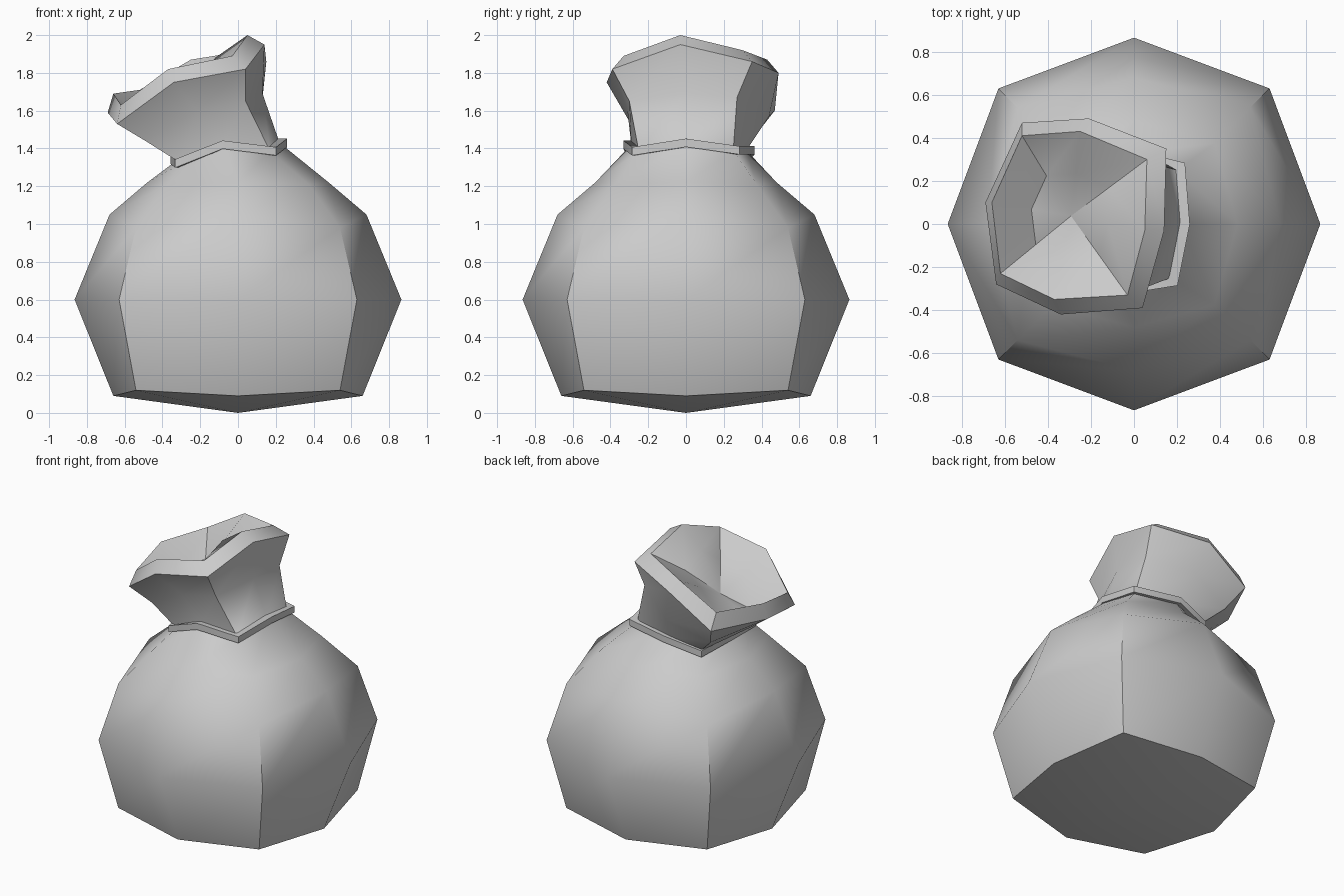
import bpy, bmesh, math
from mathutils import Vector

if "Cube" in bpy.data.objects:
    bpy.data.objects.remove(bpy.data.objects["Cube"])


def octagon(r_side, z_side, r_diag, z_diag):
    """Eight points, alternating side and diagonal radius/height."""
    pts = []
    for k in range(8):
        r, z = (r_side, z_side) if k % 2 == 0 else (r_diag, z_diag)
        a = k * math.pi / 4
        pts.append(Vector((r * math.cos(a), r * math.sin(a), z)))
    return pts


def centre(ring):
    return sum(ring, Vector()) / len(ring)


def scaled(ring, s, dz):
    c = centre(ring)
    return [Vector((c.x + (p.x - c.x) * s, c.y + (p.y - c.y) * s, p.z + dz)) for p in ring]


def loft(name, rings, closed=False, start=None, end=None, angle=42):
    bm = bmesh.new()
    loops = [[bm.verts.new(p) for p in ring] for ring in rings]
    n = len(loops[0])
    pairs = list(zip(loops, loops[1:]))
    if closed:
        pairs.append((loops[-1], loops[0]))
    for a, b in pairs:
        for i in range(n):
            j = (i + 1) % n
            bm.faces.new((a[i], a[j], b[j], b[i]))
    for tip, loop in ((start, loops[0]), (end, loops[-1])):
        if tip is not None:
            v = bm.verts.new(tip)
            for i in range(n):
                bm.faces.new((v, loop[i], loop[(i + 1) % n]))
    bmesh.ops.recalc_face_normals(bm, faces=bm.faces)
    mesh = bpy.data.meshes.new(name)
    bm.to_mesh(mesh)
    bm.free()
    ob = bpy.data.objects.new(name, mesh)
    bpy.context.collection.objects.link(ob)
    bpy.ops.object.select_all(action='DESELECT')
    ob.select_set(True)
    bpy.context.view_layer.objects.active = ob
    bpy.ops.object.shade_smooth_by_angle(angle=math.radians(angle))
    return ob


def ring(*pts):
    return [Vector(p) for p in pts]


# Tied neck, flaring cloth and rim, counter-clockwise from +x
neck = ring((.22, 0, 1.43), (.20, .25, 1.39), (-.08, .32, 1.39), (-.30, .27, 1.33),
            (-.32, 0, 1.34), (-.30, -.25, 1.32), (-.08, -.29, 1.42), (.17, -.25, 1.385))
flare = ring((.13, -.01, 1.69), (.13, .27, 1.67), (-.15, .44, 1.57), (-.44, .36, 1.46),
             (-.53, .05, 1.47), (-.49, -.24, 1.44), (-.22, -.31, 1.60), (.04, -.30, 1.65))
rim_outer = ring((.14, -.03, 1.95), (.15, .35, 1.86), (-.21, .49, 1.80), (-.52, .47, 1.60),
                 (-.69, .10, 1.59), (-.64, -.28, 1.53), (-.34, -.42, 1.75), (.04, -.39, 1.82))
rim_inner = ring((.05, -.03, 2.0), (.06, .30, 1.92), (-.25, .43, 1.87), (-.52, .41, 1.71),
                 (-.66, .10, 1.69), (-.62, -.23, 1.63), (-.37, -.35, 1.82), (-.03, -.33, 1.89))
hollow = scaled(rim_inner, .5, -.12)

# Sack: rounded eight-sided belly running up into the open mouth
belly = [octagon(.66, .09, .764, .12), octagon(.865, .6, .89, .6),
         octagon(.68, 1.05, .764, .98), octagon(.48, 1.22, .53, 1.21)]
loft("sack", belly + [neck, flare, rim_outer, rim_inner, hollow],
     start=Vector((0, 0, 0)), end=centre(hollow) - Vector((0, 0, .06)))

# Flat tie band around the neck
loft("tie_band", [scaled(neck, s, dz) for s, dz in
                  ((.97, -.022), (1.14, -.022), (1.14, .022), (.97, .022))],
     closed=True, angle=30)
